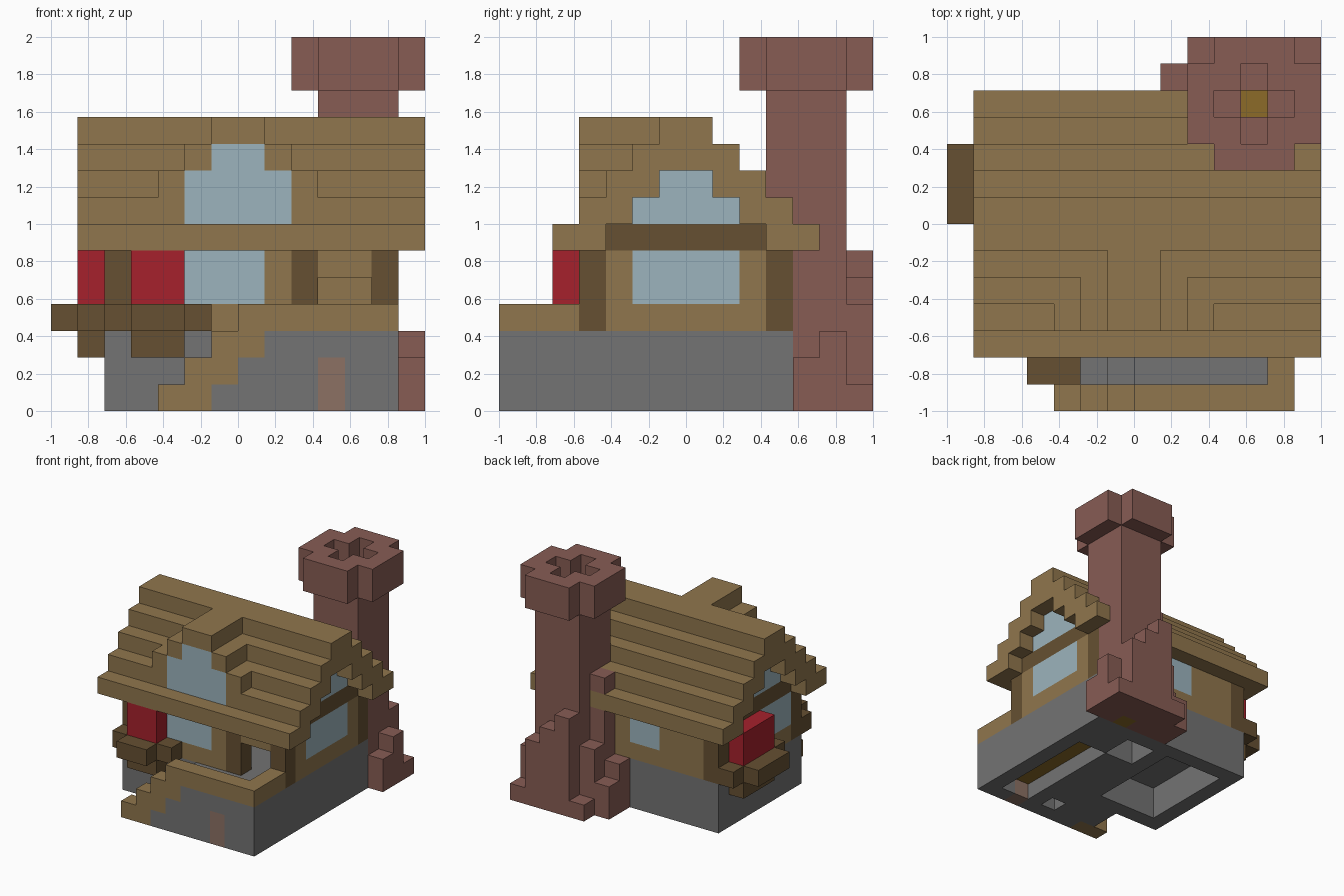
import bpy
import bmesh
from mathutils import Vector

cube = bpy.data.objects.get("Cube")
if cube:
    bpy.data.objects.remove(cube, do_unlink=True)

UNIT = 1 / 7  # edge length of one block

PALETTE = {
    "timber": (144, 118, 77),
    "dark_timber": (102, 80, 50),
    "stone": (115, 115, 115),
    "brick": (135, 92, 84),
    "glass": (156, 180, 189),
    "red_flowers": (166, 33, 44),
    "golden_wood": (140, 107, 40),
    "door_wood": (140, 113, 100),
}


def linear(value):
    c = value / 255
    return c / 12.92 if c < 0.04045 else ((c + 0.055) / 1.055) ** 2.4


materials = {}
for name, rgb in PALETTE.items():
    mat = bpy.data.materials.new(name)
    mat.use_nodes = True
    colour = tuple(linear(v) for v in rgb) + (1.0,)
    mat.diffuse_color = colour
    shader = mat.node_tree.nodes["Principled BSDF"]
    shader.inputs["Base Color"].default_value = colour
    shader.inputs["Roughness"].default_value = 0.9
    materials[name] = mat

blocks = {}  # block position -> (part, colour)


def region(xs, ys, zs):
    return [(i, j, k) for i in range(*xs) for j in range(*ys) for k in range(*zs)]


def fill(part, colour, xs, ys, zs):
    for cell in region(xs, ys, zs):
        blocks[cell] = (part, colour)


def carve(xs, ys, zs):
    for cell in region(xs, ys, zs):
        blocks.pop(cell, None)


# Chimney shaft and stepped buttresses around its foot
fill("chimney", "brick", (10, 13), (10, 13), (0, 14))
for column, height in zip(range(9, 14), (1, 6, 5, 4, 1)):
    fill("chimney", "brick", (column, column + 1), (13, 14), (0, height))
for row, left, near_left, right in ((11, 3, 8, 2), (12, 2, 4, 3)):
    for column, height in ((8, left), (9, near_left), (13, right)):
        fill("chimney", "brick", (column, column + 1), (row, row + 1), (0, height))

# Chimney cap: a square without corners
fill("chimney_cap", "brick", (9, 14), (10, 13), (12, 14))
fill("chimney_cap", "brick", (10, 13), (9, 14), (12, 14))

# Stone foundation with the cellar spaces left open underneath
fill("foundation", "stone", (2, 13), (3, 11), (0, 3))
fill("porch", "stone", (7, 13), (0, 3), (0, 3))
carve((10, 12), (1, 8), (0, 2))
fill("cellar_ceiling", "golden_wood", (10, 12), (1, 8), (1, 2))
carve((3, 7), (4, 10), (0, 2))
carve((8, 10), (8, 10), (0, 2))
carve((7, 9), (1, 2), (0, 1))

# Porch stairs, stepped rail and cellar door
for step in range(3):
    fill("stairs", "stone", (5 + step, 6 + step), (1, 3), (0, step + 1))
    fill("stair_rail", "timber", (4 + step, 6 + step), (0, 1), (step, step + 1))
fill("porch", "stone", (6, 7), (0, 1), (0, 1))
fill("porch_rail", "timber", (7, 13), (0, 1), (3, 4))
fill("porch_rail", "timber", (12, 13), (0, 3), (3, 4))
fill("cellar_door", "door_wood", (10, 11), (0, 1), (0, 2))

# House walls as a hollow ring
for row in (3, 10):
    fill("walls", "timber", (2, 13), (row, row + 1), (3, 6))
for column in (2, 12):
    fill("walls", "timber", (column, column + 1), (3, 11), (3, 6))
carve((10, 12), (3, 4), (3, 5))

# Corner posts and door post
for column in (2, 12):
    for row in (3, 10):
        fill("posts", "dark_timber", (column, column + 1), (row, row + 1), (3, 6))
fill("posts", "dark_timber", (9, 10), (3, 4), (3, 6))

# Ground floor windows
fill("windows", "glass", (5, 8), (3, 4), (4, 6))
fill("windows", "glass", (6, 8), (10, 11), (4, 6))
fill("windows", "glass", (12, 13), (5, 9), (4, 6))
fill("windows", "glass", (2, 3), (4, 7), (4, 6))

# Stepped roof: two-block courses on both slopes, closed at the ridge
for course in range(5):
    front, back = 2 + course, 12 - course
    for start in (front, back - 2):
        fill("roof", "timber", (1, 14), (start, start + 2), (6 + course, 7 + course))
fill("roof", "timber", (1, 14), (5, 9), (9, 10))

# Gable beams and gable windows on both ends
for column in (2, 12):
    ends = (column, column + 1)
    fill("gable_beams", "dark_timber", ends, (4, 10), (6, 7))
    fill("gable_windows", "glass", ends, (5, 9), (7, 8))
    fill("gable_windows", "glass", ends, (6, 8), (8, 9))

# Front dormer with its stepped window
for course in range(3):
    fill("dormer", "timber", (4 + course, 10 - course), (3, 4 + course), (8 + course, 9 + course))
fill("dormer_window", "glass", (5, 9), (3, 4), (7, 9))
fill("dormer_window", "glass", (6, 8), (3, 4), (9, 10))

# Open flue with a cross-shaped mouth
carve((11, 12), (11, 12), (1, 14))
carve((10, 13), (11, 12), (12, 14))
carve((11, 12), (10, 13), (12, 14))
fill("hearth", "golden_wood", (11, 12), (11, 12), (0, 1))

# Front flower box
fill("front_planter", "dark_timber", (2, 6), (2, 3), (3, 4))
fill("front_planter", "dark_timber", (3, 5), (1, 2), (3, 4))
fill("front_planter", "dark_timber", (3, 5), (2, 3), (2, 3))
fill("front_flowers", "red_flowers", (3, 5), (2, 3), (4, 6))

# Side flower box
fill("side_planter", "dark_timber", (1, 2), (6, 11), (3, 4))
fill("side_planter", "dark_timber", (0, 1), (7, 10), (3, 4))
fill("side_planter", "dark_timber", (1, 2), (7, 10), (2, 3))
fill("side_flowers", "red_flowers", (1, 2), (7, 10), (4, 6))


def build(part):
    """Make one object from the exposed block sides of a part."""
    bm = bmesh.new()
    slots = []
    for cell, (owner, colour) in blocks.items():
        if owner != part:
            continue
        if colour not in slots:
            slots.append(colour)
        centre = Vector(cell) + Vector((0.5, 0.5, 0.5))
        for axis in range(3):
            for sign in (-1, 1):
                beside = list(cell)
                beside[axis] += sign
                if tuple(beside) in blocks:
                    continue
                normal, u, v = Vector(), Vector(), Vector()
                normal[axis] = sign / 2
                u[(axis + 1) % 3] = 0.5
                v[(axis + 2) % 3] = sign / 2
                corners = (-u - v, u - v, u + v, v - u)
                face = bm.faces.new([bm.verts.new(centre + normal + c) for c in corners])
                face.material_index = slots.index(colour)
    bmesh.ops.remove_doubles(bm, verts=bm.verts, dist=0.001)
    for vert in bm.verts:
        vert.co = vert.co * UNIT - Vector((1, 1, 0))
    mesh = bpy.data.meshes.new(part)
    bm.to_mesh(mesh)
    bm.free()
    for colour in slots:
        mesh.materials.append(materials[colour])
    bpy.context.collection.objects.link(bpy.data.objects.new(part, mesh))


for part in dict.fromkeys(owner for owner, colour in blocks.values()):
    build(part)
